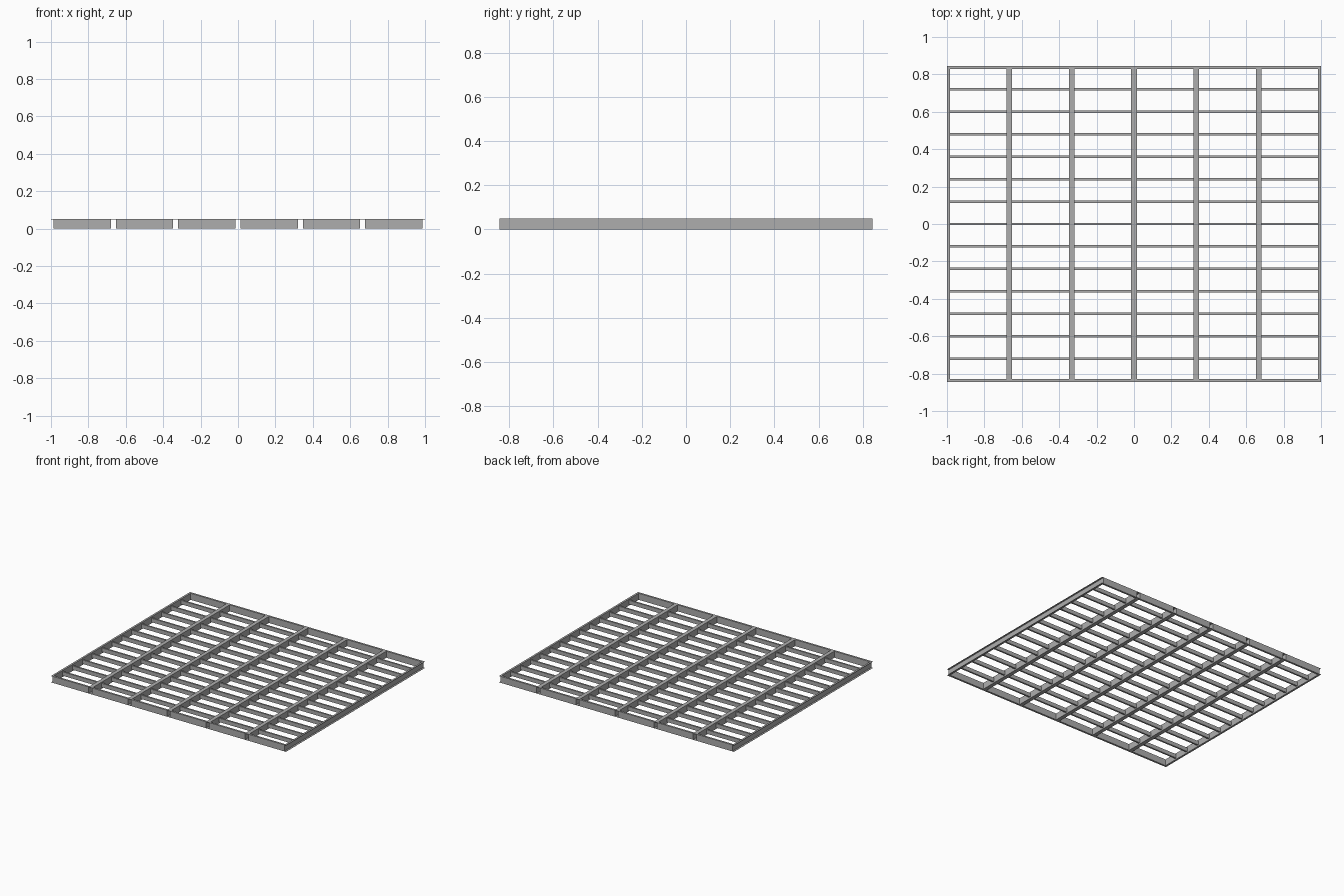
import bpy
import bmesh

cube = bpy.data.objects.get("Cube")
if cube:
    bpy.data.objects.remove(cube, do_unlink=True)

steel = bpy.data.materials.new("grey steel")
steel.use_nodes = True
GREY = (0.42, 0.42, 0.42, 1)
steel.diffuse_color = GREY
steel.node_tree.nodes["Principled BSDF"].inputs["Base Color"].default_value = GREY

BAYS = 6
PITCH = 2 / BAYS      # width of one framed bay
FLANGE = 0.015
HEIGHT = 0.05
HALF_Y = 0.845
WALL = 0.0015
JOIST_GAP = 0.12


def finish(bm, name):
    bmesh.ops.recalc_face_normals(bm, faces=bm.faces)
    mesh = bpy.data.meshes.new(name)
    bm.to_mesh(mesh)
    bm.free()
    mesh.materials.append(steel)
    obj = bpy.data.objects.new(name, mesh)
    bpy.context.collection.objects.link(obj)
    return obj


def box(name, x, y, z, sx, sy, sz):
    bm = bmesh.new()
    bmesh.ops.create_cube(bm, size=1)
    for v in bm.verts:
        v.co = (x + v.co.x * sx, y + v.co.y * sy, z + v.co.z * sz)
    return finish(bm, name)


def channel(name, web_x, side):
    """C section along y, its flanges pointing to the given side."""
    tip, inner = web_x + side * FLANGE, web_x + side * WALL
    profile = [(tip, 0), (web_x, 0), (web_x, HEIGHT), (tip, HEIGHT),
               (tip, HEIGHT - WALL), (inner, HEIGHT - WALL),
               (inner, WALL), (tip, WALL)]
    bm = bmesh.new()
    face = bm.faces.new([bm.verts.new((x, -HALF_Y, z)) for x, z in profile])
    ext = bmesh.ops.extrude_face_region(bm, geom=[face])["geom"]
    verts = [g for g in ext if isinstance(g, bmesh.types.BMVert)]
    bmesh.ops.translate(bm, verts=verts, vec=(0, 2 * HALF_Y, 0))
    return finish(bm, name)


for bay in range(BAYS):
    cx = -1 + PITCH * (bay + 0.5)
    span = PITCH - 2 * FLANGE
    # Side channels, open away from the bay
    for side in (-1, 1):
        channel("side_channel", cx + side * span / 2, side)
        # End bars at front and back
        box("end_bar", cx, side * (HALF_Y - FLANGE / 2), HEIGHT / 2,
            span, FLANGE, HEIGHT)
    # Cross joists between the channels
    for k in range(-6, 7):
        box("cross_joist", cx, k * JOIST_GAP, HEIGHT / 2,
            span, 0.013, 0.03)
